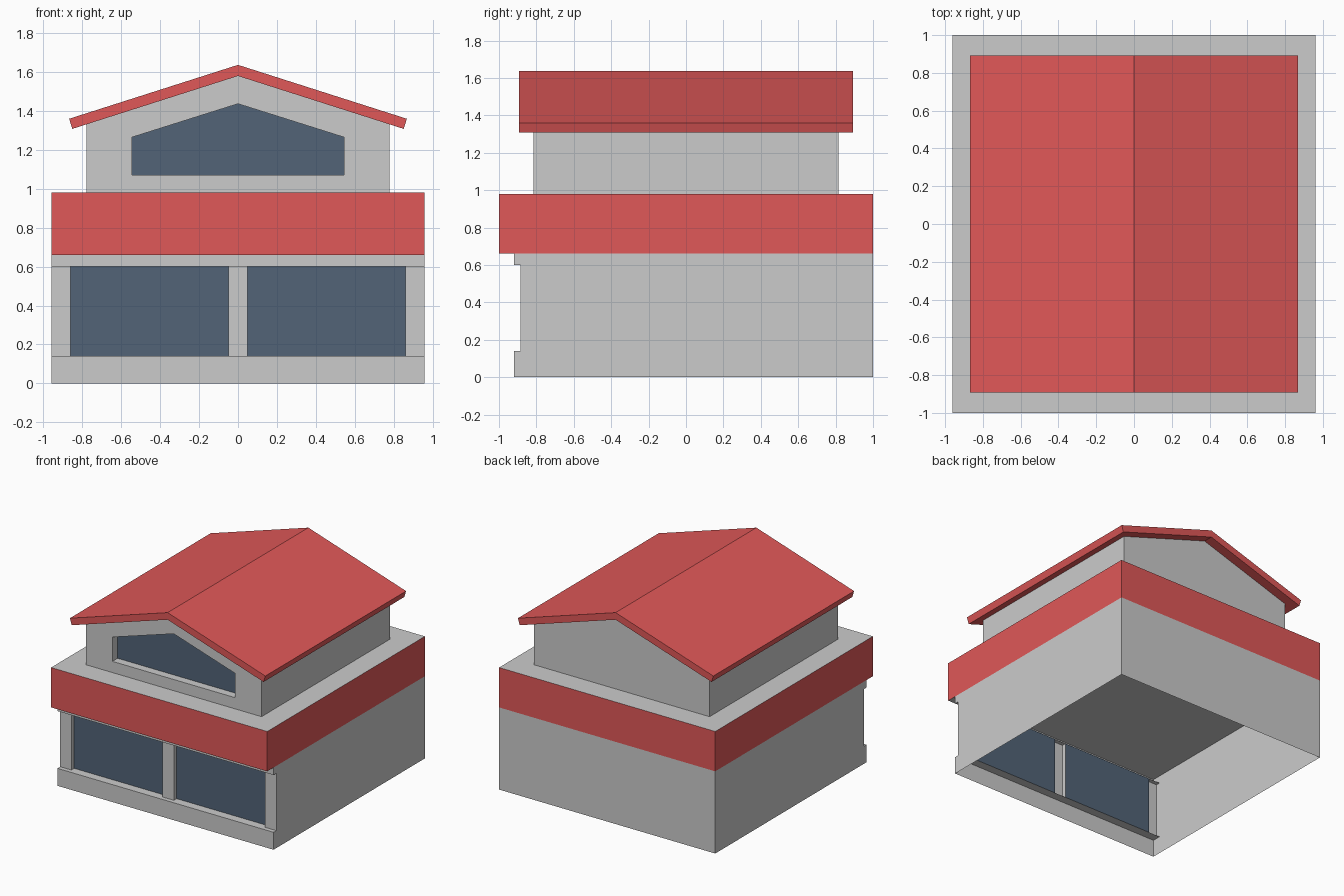
import bpy, bmesh

if "Cube" in bpy.data.objects:
    bpy.data.objects.remove(bpy.data.objects["Cube"])


def material(name, rgb):
    m = bpy.data.materials.new(name)
    m.diffuse_color = (*rgb, 1)
    m.use_nodes = True
    m.node_tree.nodes["Principled BSDF"].inputs["Base Color"].default_value = m.diffuse_color
    return m


RED = material("red_paint", (0.745, 0.098, 0.098))
GLASS = material("dark_glass", (0.084, 0.127, 0.184))


def shell(name, polys, mat=None):
    """Make one object from polygons wound outwards, welding shared corners."""
    bm = bmesh.new()
    for poly in polys:
        bm.faces.new([bm.verts.new(p) for p in poly])
    bmesh.ops.remove_doubles(bm, verts=bm.verts, dist=1e-5)
    me = bpy.data.meshes.new(name)
    bm.to_mesh(me)
    bm.free()
    if mat:
        me.materials.append(mat)
    ob = bpy.data.objects.new(name, me)
    bpy.context.collection.objects.link(ob)
    return ob


def sweep_x(line, x):
    """Sweep a (y, z) line from -x to x."""
    return [[(-x, *p), (x, *p), (x, *q), (-x, *q)] for p, q in zip(line, line[1:])]


def sweep_y(line, y0, y1):
    """Sweep an (x, z) line from y0 to y1."""
    return [[(p[0], y0, p[1]), (p[0], y1, p[1]), (q[0], y1, q[1]), (q[0], y0, q[1])]
            for p, q in zip(line, line[1:])]


def sweep_z(line, z0, z1):
    """Sweep an (x, y) line from z0 to z1."""
    return [[(*p, z0), (*q, z0), (*q, z1), (*p, z1)] for p, q in zip(line, line[1:])]


def at_y(line, y):
    return [(x, y, z) for x, z in line]


def rect(x, y0, y1, z):
    return [(-x, y0, z), (x, y0, z), (x, y1, z), (-x, y1, z)]


W = 0.96                                  # half width of the ground floor
FRONT, POST, PANE = -0.92, -0.885, -0.85  # sill, post and glass depths
SILL, HEAD, EAVE, DECK = 0.14, 0.60, 0.66, 0.98

# Ground floor: thin walls, open underneath
side = [(FRONT, 0), (1, 0), (1, EAVE), (FRONT, EAVE), (FRONT, HEAD),
        (POST, HEAD), (POST, SILL), (FRONT, SILL)]
shell("side_walls", [[(W, *p) for p in side], [(-W, *p) for p in reversed(side)]])
shell("back_wall", sweep_x([(1, EAVE), (1, 0)], W))
shell("window_sill", sweep_x([(FRONT, 0), (FRONT, SILL), (PANE, SILL)], W))
shell("window_lintel", sweep_x([(PANE, HEAD), (FRONT, HEAD), (FRONT, EAVE)], W))

# Posts and shop windows
shell("left_post", sweep_z([(-W, POST), (-0.86, POST), (-0.86, PANE)], SILL, HEAD))
shell("middle_post", sweep_z([(-0.05, PANE), (-0.05, POST), (0.05, POST), (0.05, PANE)], SILL, HEAD))
shell("right_post", sweep_z([(0.86, PANE), (0.86, POST), (W, POST)], SILL, HEAD))
for name, x0, x1 in (("left_window", -0.86, -0.05), ("right_window", 0.05, 0.86)):
    shell(name, sweep_z([(x0, PANE), (x1, PANE)], SILL, HEAD), GLASS)

# Red band around the flat roof, with its ceiling and deck
shell("roof_band", sweep_z([(-W, -1), (W, -1), (W, 1), (-W, 1), (-W, -1)], EAVE, DECK), RED)
shell("ceiling", [rect(W, -1, 1, EAVE)[::-1]])
shell("deck", [rect(W, -1, 1, DECK)])

# Upper storey: gabled walls with a recessed front window
Y, RECESS = 0.815, -0.75
gable = [(-0.78, DECK), (0.78, DECK), (0.78, 1.332), (0, 1.58), (-0.78, 1.332)]
window = [(-0.545, 1.07), (0.545, 1.07), (0.545, 1.265), (0, 1.437), (-0.545, 1.265)]
outer, inner = at_y(gable, -Y), at_y(window, -Y)
frame = [[outer[i], outer[(i + 1) % 5], inner[(i + 1) % 5], inner[i]] for i in range(5)]
walls = sweep_y(gable[1:3], -Y, Y) + sweep_y([gable[4], gable[0]], -Y, Y)
reveal = [face[::-1] for face in sweep_y(window + window[:1], -Y, RECESS)]
shell("upper_walls", frame + walls + reveal + [at_y(gable, Y)[::-1]])
shell("upper_window", [at_y(window, RECESS)], GLASS)

# Pitched roof: chevron profile swept front to back
R = 0.893
chevron = [(-0.852, 1.308), (0, 1.58), (0.852, 1.308), (0.868, 1.36), (0, 1.637), (-0.868, 1.36)]
left = [chevron[i] for i in (0, 1, 4, 5)]
right = [chevron[i] for i in (1, 2, 3, 4)]
ends = [at_y(h, -R) for h in (left, right)] + [at_y(h, R)[::-1] for h in (left, right)]
shell("pitched_roof", sweep_y(chevron + chevron[:1], -R, R) + ends, RED)
